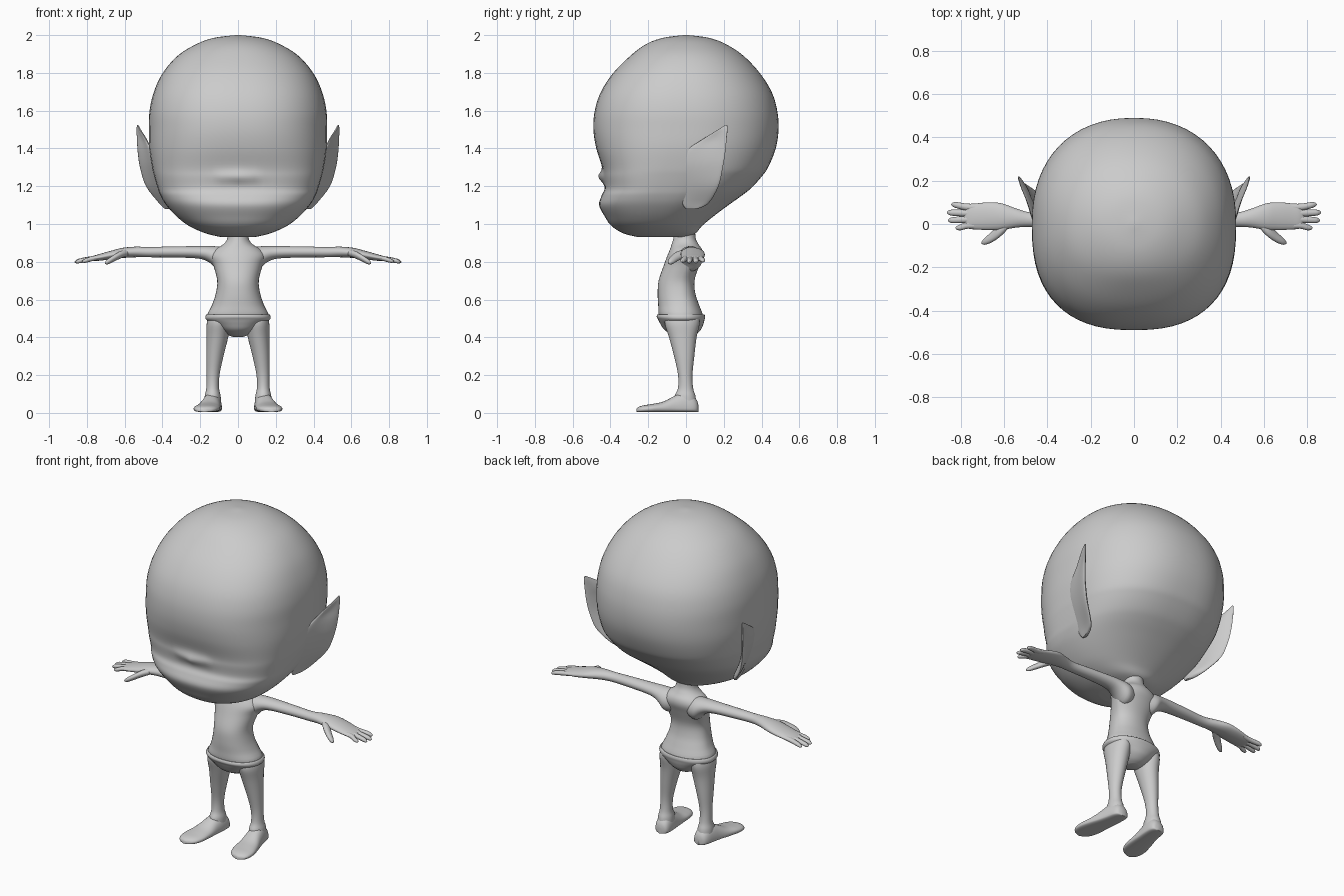
import bpy, bmesh, math

skin = bpy.data.materials.new("light grey")
skin.diffuse_color = (0.6, 0.6, 0.6, 1)


def spline(keys, steps):
    """Catmull-Rom interpolation through rows of numbers."""
    out = []
    for i in range(len(keys) - 1):
        a, b, c, d = (keys[max(i - 1, 0)], keys[i], keys[i + 1],
                      keys[min(i + 2, len(keys) - 1)])
        for s in range(steps):
            t = s / steps
            out.append([0.5 * (2 * q + (r - p) * t + (2 * p - 5 * q + 4 * r - w) * t * t
                               + (3 * q - p - 3 * r + w) * t ** 3)
                        for p, q, r, w in zip(a, b, c, d)])
    out.append(list(keys[-1]))
    return out


def loft(name, keys, ring, side=1, steps=4, count=32, deform=None):
    """Skin rings along interpolated keys; side=-1 mirrors in x."""
    bm = bmesh.new()
    rings = []
    for k in spline(keys, steps):
        pts = [ring(k, 2 * math.pi * j / count) for j in range(count)]
        if deform:
            pts = [deform(*p) for p in pts]
        rings.append([bm.verts.new((side * x, y, z)) for x, y, z in pts])
    for a, b in zip(rings, rings[1:]):
        for j in range(count):
            bm.faces.new((a[j], a[(j + 1) % count], b[(j + 1) % count], b[j]))
    bm.faces.new(rings[0])
    bm.faces.new(rings[-1])
    bmesh.ops.recalc_face_normals(bm, faces=bm.faces)
    me = bpy.data.meshes.new(name)
    bm.to_mesh(me)
    bm.free()
    me.materials.append(skin)
    ob = bpy.data.objects.new(name, me)
    bpy.context.collection.objects.link(ob)
    bpy.ops.object.select_all(action='DESELECT')
    ob.select_set(True)
    bpy.context.view_layer.objects.active = ob
    bpy.ops.object.shade_smooth_by_angle(angle=math.radians(60))
    return ob


def power(v, n):
    return math.copysign(abs(v) ** (2 / n), v)


def level_ring(k, a):
    """Horizontal ring: z, centre x, half width, front y, back y, middle y, squareness."""
    z, xc, hx, yf, yb, ym, n = k
    s = math.sin(a)
    m = n if s < 0 else 2 + (n - 2) * 0.5
    y = ym + power(s, m) * ((ym - yf) if s < 0 else (yb - ym))
    return (xc + hx * power(math.cos(a), m), y, z)


def across_ring(k, a):
    """Ring facing x: x, centre y, centre z, radius y, radius z."""
    x, yc, zc, ry, rz = k
    return (x, yc + ry * math.cos(a), zc + rz * math.sin(a))


def foot_ring(k, a):
    """Ring facing y with a flat sole: y, centre x, half width, top z."""
    y, xc, hw, top = k
    s = math.sin(a)
    z = 0.025 * min(1, top / 0.05)
    return (xc + hw * power(math.cos(a), 2.3), y,
            z + s * (top - z) if s > 0 else z + (z - 0.004) * power(s, 4))


def ear_ring(k, a):
    """Thin slanted ring: z, front x, front y, back x, back y, thickness."""
    z, xf, yf, xb, yb, th = k
    t = 0.5 + 0.5 * math.cos(a)
    dx, dy = xb - xf, yb - yf
    d = math.hypot(dx, dy) + 1e-6
    bow = -0.012 * math.sin(math.pi * t) * min(1, d / 0.15)
    w = th * math.sin(a) + bow
    return (xf + dx * t + dy / d * w, yf + dy * t - dx / d * w, z)


# Head with a soft nose
def nose(x, y, z):
    if y < -0.2:
        y -= 0.028 * math.exp(-(x / 0.075) ** 2 - ((z - 1.25) / 0.032) ** 2)
    return (x, y, z)


head = [
    (2.0, 0, .012, -.012, .012, 0, 2), (1.985, 0, .13, -.125, .125, 0, 2),
    (1.95, 0, .225, -.215, .215, 0, 2.1), (1.89, 0, .32, -.295, .305, 0, 2.2),
    (1.8, 0, .398, -.385, .39, 0, 2.3), (1.7, 0, .445, -.45, .453, 0, 2.4),
    (1.6, 0, .468, -.483, .483, 0, 2.45), (1.5, 0, .472, -.49, .49, 0, 2.5),
    (1.4, 0, .47, -.475, .475, -.01, 2.6), (1.3, 0, .455, -.443, .435, -.03, 2.8),
    (1.25, 0, .443, -.436, .40, -.05, 2.85), (1.19, 0, .425, -.43, .345, -.08, 2.8),
    (1.15, 0, .41, -.447, .295, -.10, 2.7), (1.1, 0, .38, -.46, .225, -.12, 2.5),
    (1.04, 0, .325, -.43, .145, -.14, 2.4), (.99, 0, .26, -.395, .085, -.15, 2.3),
    (.95, 0, .17, -.33, .05, -.15, 2.2), (.93, 0, .085, -.25, 0, -.15, 2)]
loft("head", head, level_ring, count=64, steps=5, deform=nose)

# Neck and torso
torso = [
    (1.0, 0, .055, -.05, .05, 0, 2), (.93, 0, .055, -.065, .05, 0, 2),
    (.895, 0, .075, -.075, .065, 0, 2), (.865, 0, .12, -.085, .085, 0, 2),
    (.83, 0, .145, -.1, .088, 0, 2), (.78, 0, .13, -.118, .07, 0, 2.1),
    (.7, 0, .11, -.145, .045, -.03, 2.2), (.63, 0, .118, -.15, .05, -.03, 2.2),
    (.57, 0, .138, -.147, .07, -.02, 2.2), (.51, 0, .162, -.142, .09, -.02, 2.2),
    (.47, 0, .11, -.11, .07, -.02, 2)]
loft("torso", torso, level_ring, count=40)

# Briefs with a waistband edge
briefs = [
    (.515, 0, .155, -.135, .083, -.02, 2.2), (.522, 0, .166, -.15, .096, -.02, 2.2),
    (.508, 0, .173, -.155, .101, -.02, 2.2), (.493, 0, .168, -.147, .098, -.02, 2.2),
    (.47, 0, .135, -.135, .092, -.02, 2.2), (.44, 0, .095, -.115, .078, -.02, 2.2),
    (.415, 0, .06, -.075, .05, -.015, 2.1), (.403, 0, .03, -.04, .02, -.01, 2)]
loft("briefs", briefs, level_ring, count=40)

leg = [
    (.51, .1, .058, -.11, .07, -.02, 2), (.47, .104, .062, -.112, .072, -.02, 2),
    (.4, .109, .057, -.09, .056, -.015, 2), (.3, .122, .045, -.063, .044, -.01, 2),
    (.2, .132, .034, -.042, .034, -.005, 2), (.13, .134, .034, -.043, .038, 0, 2),
    (.09, .134, .042, -.06, .05, 0, 2), (.045, .134, .045, -.06, .055, 0, 2)]
foot = [
    (.066, .13, .012, .04), (.058, .13, .034, .066), (.035, .132, .046, .092),
    (-.01, .137, .051, .108), (-.06, .145, .055, .09), (-.12, .156, .063, .06),
    (-.18, .166, .068, .047), (-.225, .172, .06, .04), (-.25, .176, .042, .032),
    (-.262, .178, .014, .022)]
arm = [
    (.05, .01, .815, .06, .06), (.1, .02, .815, .067, .066), (.15, .022, .839, .055, .044),
    (.21, .024, .85, .045, .033), (.35, .022, .852, .037, .029), (.47, .02, .851, .033, .027),
    (.54, .027, .852, .043, .028), (.61, .034, .847, .061, .027), (.67, .036, .836, .064, .023),
    (.73, .035, .824, .06, .018), (.765, .035, .818, .056, .014), (.785, .035, .815, .035, .008)]
ear = [
    (1.08, .37, .0, .385, .06, .008), (1.11, .375, -.02, .415, .12, .016),
    (1.2, .40, -.04, .485, .172, .018), (1.3, .43, -.05, .517, .195, .017),
    (1.38, .455, -.01, .529, .208, .015), (1.45, .488, .09, .534, .215, .011),
    (1.5, .52, .17, .535, .22, .008), (1.525, .531, .21, .533, .218, .003)]
# Finger rows: start y, tip x, tip y, tip z
fingers = {"little_finger": (.078, .845, .09, .805), "ring_finger": (.05, .865, .053, .8),
           "middle_finger": (.021, .86, .017, .8), "index_finger": (-.006, .825, -.018, .803)}
thumb = [(.58, .0, .848, .02, .015), (.62, -.03, .838, .03, .02), (.66, -.062, .817, .024, .018),
         (.69, -.08, .8, .016, .014), (.705, -.087, .793, .004, .004)]

# Paired parts
for side, tag in ((1, "left"), (-1, "right")):
    loft(tag + "_leg", leg, level_ring, side, count=28)
    loft(tag + "_foot", foot, foot_ring, side, count=28)
    loft(tag + "_arm", arm, across_ring, side, count=28)
    loft(tag + "_ear", ear, ear_ring, side, count=28)
    loft(tag + "_thumb", thumb, across_ring, side, count=14)
    for name, (y0, x1, y1, z1) in fingers.items():
        xm, ym = x1 - .025, y1 * .75 + y0 * .25
        keys = [(.72, y0, .825, .016, .012), (.77, y0, .817, .016, .013),
                (xm, ym, z1 + .005, .014, .012), (x1 - .007, y1, z1, .009, .008),
                (x1, y1, z1, .002, .002)]
        loft(tag + "_" + name, keys, across_ring, side, count=12)
